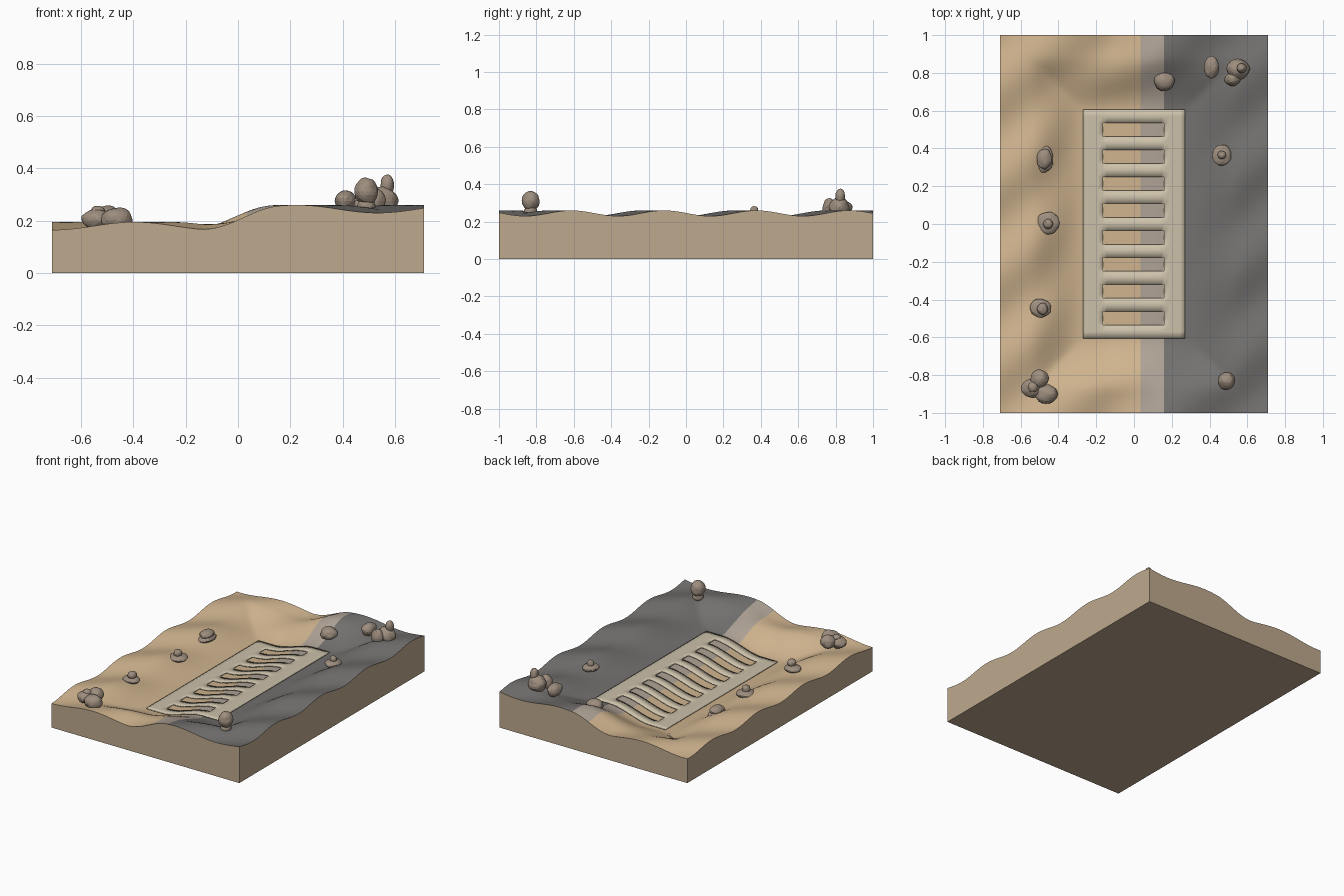
import bpy, bmesh, math, random
from mathutils import Vector, noise

if "Cube" in bpy.data.objects:
    bpy.data.objects.remove(bpy.data.objects["Cube"])

random.seed(4)
HX, HY = 0.71, 1.0


def mat(name, rgb):
    m = bpy.data.materials.new(name)
    m.diffuse_color = (*rgb, 1)
    m.use_nodes = True
    m.node_tree.nodes["Principled BSDF"].inputs["Base Color"].default_value = m.diffuse_color
    return m


SAND = mat("sand", (0.62, 0.45, 0.27))
STRIP = mat("pale_strip", (0.42, 0.36, 0.30))
GREY = mat("grey_ground", (0.17, 0.165, 0.16))
EARTH = mat("earth_side", (0.52, 0.40, 0.27))
PALE = mat("pale_frame", (0.60, 0.53, 0.40))
ROCK = mat("rock", (0.34, 0.27, 0.21))


def smooth(a, b, v):
    t = max(0.0, min(1.0, (v - a) / (b - a)))
    return t * t * (3 - 2 * t)


def height(x, y):
    # raised right half, diagonal dunes, sunken rectangle in the middle
    base = 0.18 + 0.065 * smooth(-0.15, 0.15, x)
    wave = 0.015 * math.cos(2 * math.pi * (y / 0.495 - x / 0.62 + 0.38))
    w = smooth(0.0, 0.29, max(abs(x) - 0.27, abs(y) - 0.60))
    return base + wave * w - 0.09 * (1 - w)


def spread(stops):
    """Positions from (end, steps) pairs, starting at the first end."""
    out = [stops[0][0]]
    for end, n in stops[1:]:
        a = out[-1]
        out += [a + (end - a) * (i + 1) / n for i in range(n)]
    return out


def sheet(bm, xs, ys, lift, keep=lambda x, y: True, slot=lambda x: 0):
    """Draped grid over the terrain."""
    v = [[bm.verts.new((x, y, height(x, y) + lift)) for y in ys] for x in xs]
    for i in range(len(xs) - 1):
        for j in range(len(ys) - 1):
            cx, cy = (xs[i] + xs[i + 1]) / 2, (ys[j] + ys[j + 1]) / 2
            if keep(cx, cy):
                f = bm.faces.new((v[i][j], v[i + 1][j], v[i + 1][j + 1], v[i][j + 1]))
                f.material_index = slot(cx)
                f.smooth = True
    bmesh.ops.delete(bm, geom=[q for q in bm.verts if not q.link_faces], context='VERTS')


def finish(bm, name, mats):
    me = bpy.data.meshes.new(name)
    bm.normal_update()
    bm.to_mesh(me)
    bm.free()
    ob = bpy.data.objects.new(name, me)
    bpy.context.collection.objects.link(ob)
    for m in mats:
        me.materials.append(m)
    return ob


# ground block: draped top, straight sides, flat bottom
bm = bmesh.new()
xs = spread([(-HX, 0), (0.035, 32), (0.16, 6), (HX, 24)])
ys = spread([(-HY, 0), (HY, 84)])
sheet(bm, xs, ys, 0, slot=lambda x: 0 if x < 0.035 else 1 if x < 0.16 else 2)
rim = [e for e in bm.edges if e.is_boundary]
ext = bmesh.ops.extrude_edge_only(bm, edges=rim)["geom"]
for g in ext:
    if isinstance(g, bmesh.types.BMVert):
        g.co.z = 0
    elif isinstance(g, bmesh.types.BMFace):
        g.material_index, g.smooth = 3, False
low = [e for e in bm.edges if e.is_boundary]
for f in bmesh.ops.contextual_create(bm, geom=low)["faces"]:
    f.material_index, f.smooth = 3, False
for e in rim:
    e.smooth = False
bmesh.ops.recalc_face_normals(bm, faces=bm.faces[:])
finish(bm, "ground_block", [SAND, STRIP, GREY, EARTH])

# slotted frame draped over the step
PITCH, HALF = 0.1425, 0.036
mids = [(k - 3.5) * PITCH for k in range(8)]
stops = [(-0.605, 0)]
for m in mids:
    stops += [(m - HALF, 2), (m + HALF, 2)]
stops.append((0.605, 2))
bm = bmesh.new()
sheet(bm, spread([(-0.27, 0), (-0.165, 4), (0.16, 16), (0.27, 4)]), spread(stops), 0.01,
      keep=lambda x, y: not (-0.165 < x < 0.16 and any(abs(y - m) < HALF for m in mids)))
frame = finish(bm, "slotted_frame", [PALE])
sol = frame.modifiers.new("thickness", 'SOLIDIFY')
sol.thickness = 0.006
sol.offset = -1

# rocks: x, y, z centre, radius x, radius y, radius z
rocks = [
    (0.49, -0.83, 0.312, 0.046, 0.048, 0.052), (0.49, -0.83, 0.255, 0.034, 0.036, 0.032),
    (0.55, 0.82, 0.275, 0.060, 0.055, 0.055), (0.57, 0.825, 0.335, 0.026, 0.026, 0.042),
    (0.52, 0.765, 0.275, 0.042, 0.034, 0.050), (0.41, 0.83, 0.275, 0.040, 0.060, 0.042),
    (0.16, 0.755, 0.205, 0.055, 0.050, 0.043),
    (0.465, 0.365, 0.235, 0.050, 0.057, 0.022), (0.465, 0.365, 0.26, 0.022, 0.022, 0.024),
    (-0.475, 0.345, 0.165, 0.048, 0.072, 0.022), (-0.475, 0.345, 0.19, 0.040, 0.054, 0.026),
    (-0.455, 0.005, 0.165, 0.060, 0.060, 0.022), (-0.455, 0.0, 0.195, 0.026, 0.026, 0.026),
    (-0.495, -0.445, 0.175, 0.056, 0.050, 0.022), (-0.485, -0.45, 0.21, 0.028, 0.032, 0.024),
    (-0.465, -0.90, 0.205, 0.060, 0.052, 0.046), (-0.54, -0.87, 0.205, 0.058, 0.050, 0.038),
    (-0.535, -0.865, 0.235, 0.028, 0.028, 0.022), (-0.50, -0.82, 0.215, 0.048, 0.050, 0.044),
]
for n, (x, y, z, rx, ry, rz) in enumerate(rocks):
    bm = bmesh.new()
    bmesh.ops.create_icosphere(bm, subdivisions=3, radius=1)
    shift = Vector((random.uniform(0, 50), n * 3.7, 0))
    for v in bm.verts:
        p = v.co * (1 + 0.10 * noise.noise(v.co * 1.6 + shift))
        v.co = (x + p.x * rx, y + p.y * ry, z + p.z * rz)
    finish(bm, f"rock_{n + 1}", [ROCK])
